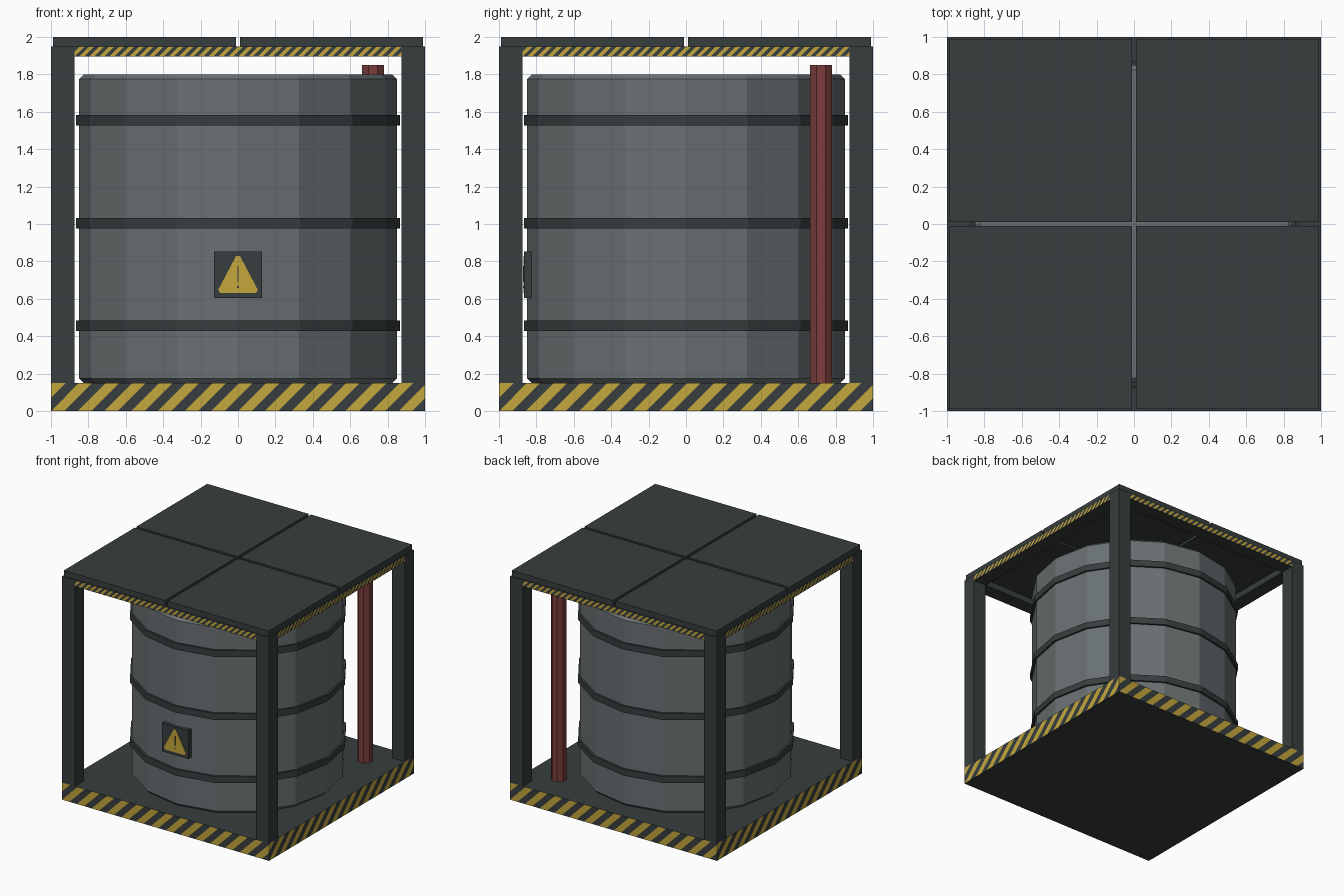
import bpy
import bmesh
from math import cos, sin, pi, floor
from mathutils import Vector

if "Cube" in bpy.data.objects:
    bpy.data.objects.remove(bpy.data.objects["Cube"])


def make_material(name, rgb):
    mat = bpy.data.materials.new(name)
    mat.use_nodes = True
    mat.diffuse_color = (*rgb, 1)
    mat.node_tree.nodes["Principled BSDF"].inputs["Base Color"].default_value = (*rgb, 1)
    return mat


DARK = make_material("dark steel", (0.038, 0.047, 0.047))
GREY = make_material("grey steel", (0.141, 0.162, 0.168))
YELLOW = make_material("warning yellow", (0.56, 0.38, 0.045))
RED = make_material("red paint", (0.2, 0.048, 0.046))
SIDES = [Vector((0, -1, 0)), Vector((1, 0, 0)), Vector((0, 1, 0)), Vector((-1, 0, 0))]
UP = Vector((0, 0, 1))


def finish(name, bm, *mats):
    bmesh.ops.recalc_face_normals(bm, faces=bm.faces[:])
    mesh = bpy.data.meshes.new(name)
    bm.to_mesh(mesh)
    bm.free()
    for mat in mats:
        mesh.materials.append(mat)
    obj = bpy.data.objects.new(name, mesh)
    bpy.context.collection.objects.link(obj)
    return obj


def box_mesh(low, high):
    low, high = Vector(low), Vector(high)
    bm = bmesh.new()
    bmesh.ops.create_cube(bm, size=1)
    for v in bm.verts:
        v.co = (low + high) / 2 + v.co * (high - low)
    bm.normal_update()
    return bm


def box(name, low, high, mat):
    return finish(name, box_mesh(low, high), mat)


def lathe(name, profile, count, mat, centre=(0, 0), turn=0, capped=True):
    bm = bmesh.new()
    rows = []
    for r, z in profile:
        angles = [turn + 2 * pi * i / count for i in range(count)]
        rows.append([bm.verts.new((centre[0] + r * cos(a), centre[1] + r * sin(a), z))
                     for a in angles])
    for a, b in zip(rows, rows[1:]):
        for i in range(count):
            j = (i + 1) % count
            bm.faces.new((a[i], a[j], b[j], b[i]))
    if capped:
        bm.faces.new(rows[0])
        bm.faces.new(rows[-1])
    return finish(name, bm, mat)


def stripe_side(bm, normal, start, period, bottom):
    """Cut one side into slanted bands and colour every other one."""
    along = UP.cross(normal)
    slant = along - UP

    def on_side():
        return [f for f in bm.faces if f.normal.dot(normal) > 0.99]

    step = period / 2
    for i in range(int(2.3 / step)):
        point = along * (start + i * step) + UP * bottom
        faces = on_side()
        geom = set(faces)
        for f in faces:
            geom.update(f.edges)
            geom.update(f.verts)
        bmesh.ops.bisect_plane(bm, geom=list(geom), plane_co=point, plane_no=slant, dist=1e-5)
        bm.normal_update()
    for f in on_side():
        c = f.calc_center_median()
        band = floor((c.dot(along) - (c.z - bottom) - start) / step)
        f.material_index = 1 - band % 2


# Striped base slab
base = box_mesh((-1, -1, 0), (1, 1, 0.15))
for side in SIDES:
    stripe_side(base, side, -1.143, 0.143, 0)
finish("base", base, DARK, YELLOW)

# Corner posts and roof panels
for sx, x_name in ((-1, "right"), (1, "left")):
    for sy, y_name in ((-1, "front"), (1, "back")):
        place = f"{y_name}_{x_name}"
        for part, a, b, z0, z1 in (("post", 0.875, 1, 0.15, 1.95),
                                   ("roof_panel", 0.012, 0.99, 1.95, 2)):
            xs, ys = sorted((a * sx, b * sx)), sorted((a * sy, b * sy))
            box(f"{place}_{part}", (xs[0], ys[0], z0), (xs[1], ys[1], z1), DARK)

# Top beams, striped on the outside
for side, place in zip(SIDES, ("front", "left", "back", "right")):
    along = UP.cross(side)
    corners = [side * d + along * t for d in (0.875, 1) for t in (-0.875, 0.875)]
    low = [min(c[k] for c in corners) for k in range(2)]
    high = [max(c[k] for c in corners) for k in range(2)]
    beam = box_mesh((*low, 1.895), (*high, 1.95))
    stripe_side(beam, side, -0.954, 0.053, 1.895)
    finish(f"{place}_beam", beam, DARK, YELLOW)

# Drum with chamfered rims
lathe("drum", [(0.825, 0.15), (0.85, 0.175), (0.85, 1.775), (0.825, 1.8)], 16, GREY)

# Drum hoops
for place, z in (("lower", 0.455), ("middle", 1.005), ("upper", 1.555)):
    h = 0.028
    lathe(f"{place}_hoop", [(0.84, z - h), (0.867, z - h), (0.867, z + h), (0.84, z + h)],
          16, DARK, capped=False)

# Red pipe in the back left corner
lathe("pipe", [(0.063, 0.15), (0.063, 1.85)], 8, RED, centre=(0.722, 0.722), turn=pi / 8)

# Warning sign: backing plate, blunt triangle and exclamation mark
box("sign_plate", (-0.127, -0.867, 0.605), (0.127, -0.8, 0.853), DARK)
bm = bmesh.new()
half = [(0.095, 0.63), (0.106, 0.648), (0.01, 0.83)]
outline = half + [(-x, z) for x, z in reversed(half)]
face = bm.faces.new([bm.verts.new((x, -0.866, z)) for x, z in outline])
out = bmesh.ops.extrude_face_region(bm, geom=[face])
for v in out["geom"]:
    if isinstance(v, bmesh.types.BMVert):
        v.co.y = -0.87
finish("sign_triangle", bm, YELLOW)
box("sign_mark_bar", (-0.004, -0.872, 0.69), (0.004, -0.868, 0.775), DARK)
box("sign_mark_dot", (-0.005, -0.872, 0.657), (0.005, -0.868, 0.669), DARK)
